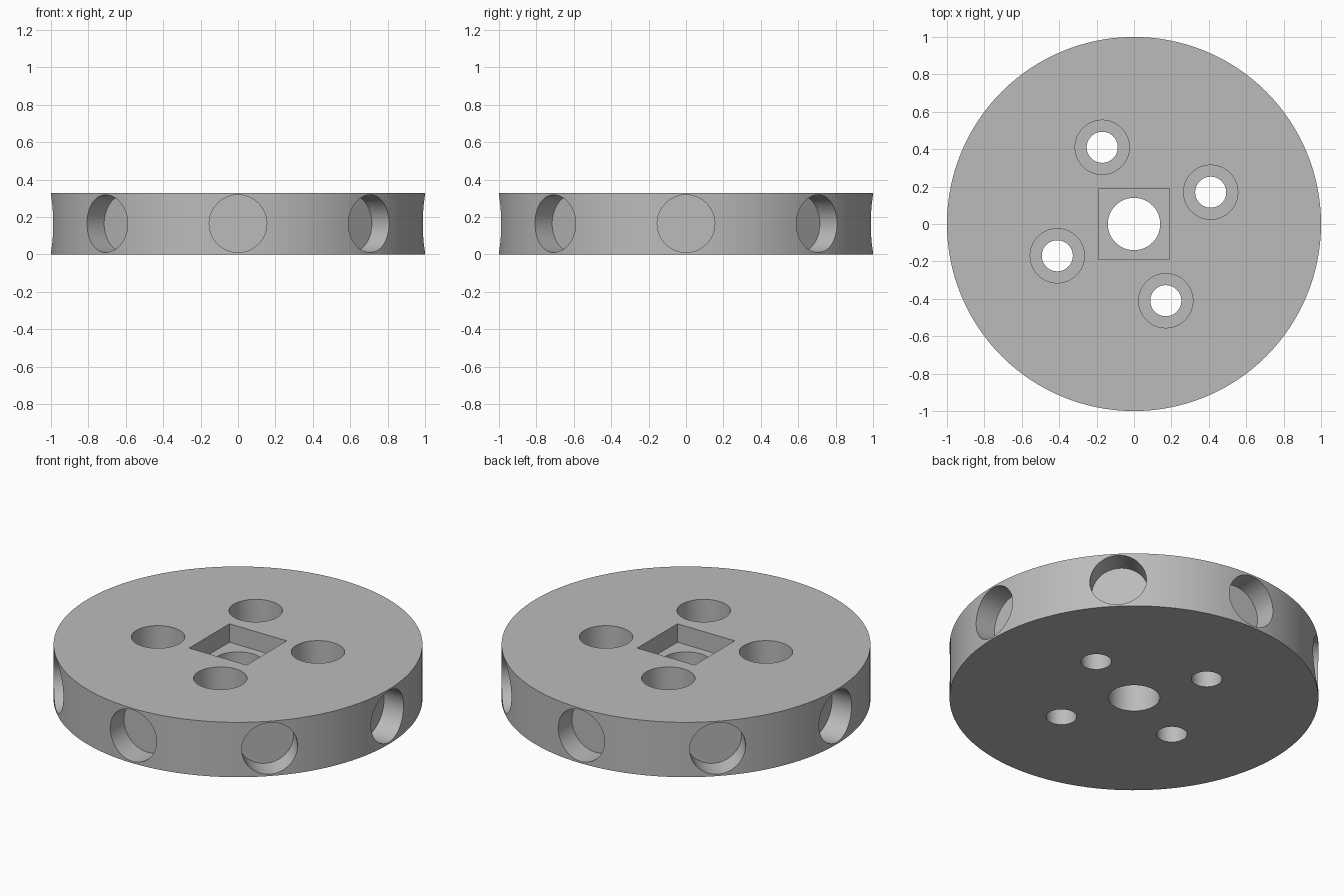
import bpy
from math import cos, sin, pi, radians, sqrt

HEIGHT = 0.328
MID = HEIGHT / 2

cube = bpy.data.objects.get("Cube")
if cube:
    bpy.data.objects.remove(cube, do_unlink=True)

grey = bpy.data.materials.new("plain grey")
grey.use_nodes = True
colour = (0.5, 0.5, 0.5, 1)
grey.diffuse_color = colour
grey.node_tree.nodes["Principled BSDF"].inputs["Base Color"].default_value = colour


def cylinder(name, radius, depth, location, rotation=(0, 0, 0), sides=64):
    bpy.ops.mesh.primitive_cylinder_add(
        vertices=sides, radius=radius, depth=depth, location=location, rotation=rotation)
    obj = bpy.context.object
    obj.name = name
    obj.data.materials.append(grey)
    return obj


def cut(target, cutter):
    """Subtract the cutter from the target, then remove it."""
    mod = target.modifiers.new("cut", "BOOLEAN")
    mod.operation = "DIFFERENCE"
    mod.solver = "EXACT"
    mod.object = cutter
    bpy.context.view_layer.objects.active = target
    bpy.ops.object.modifier_apply(modifier=mod.name)
    bpy.data.objects.remove(cutter, do_unlink=True)


# Round hub plate
disc = cylinder("hub_disc", 1, HEIGHT, (0, 0, MID), sides=128)

# Central shaft hole with a square socket in the top
cut(disc, cylinder("shaft_hole", 0.14, 1, (0, 0, MID)))
socket_depth = 0.11
bpy.ops.mesh.primitive_cube_add(size=1, location=(0, 0, HEIGHT - socket_depth + 0.25))
socket = bpy.context.object
socket.name = "square_socket"
socket.scale = (0.38, 0.38, 0.5)
socket.data.materials.append(grey)
cut(disc, socket)

# Four counterbored bolt holes
bore_depth = 0.17
for i in range(4):
    angle = radians(22.5 + 90 * i)
    x, y = 0.444 * cos(angle), 0.444 * sin(angle)
    cut(disc, cylinder("bolt_hole", 0.083, 1, (x, y, MID)))
    cut(disc, cylinder("counterbore", 0.145, 0.5, (x, y, HEIGHT - bore_depth + 0.25)))

# Eight flat-bottomed pockets around the rim
pocket_floor = 0.858
for i in range(8):
    angle = i * pi / 4
    r = pocket_floor + 0.25
    cut(disc, cylinder("rim_pocket", 0.154, 0.5, (r * cos(angle), r * sin(angle), MID + 0.001),
                       (0, pi / 2, angle)))

# Smooth round walls, crisp edges
bpy.ops.object.select_all(action="DESELECT")
disc.select_set(True)
bpy.context.view_layer.objects.active = disc
bpy.ops.object.shade_smooth_by_angle(angle=radians(30))
